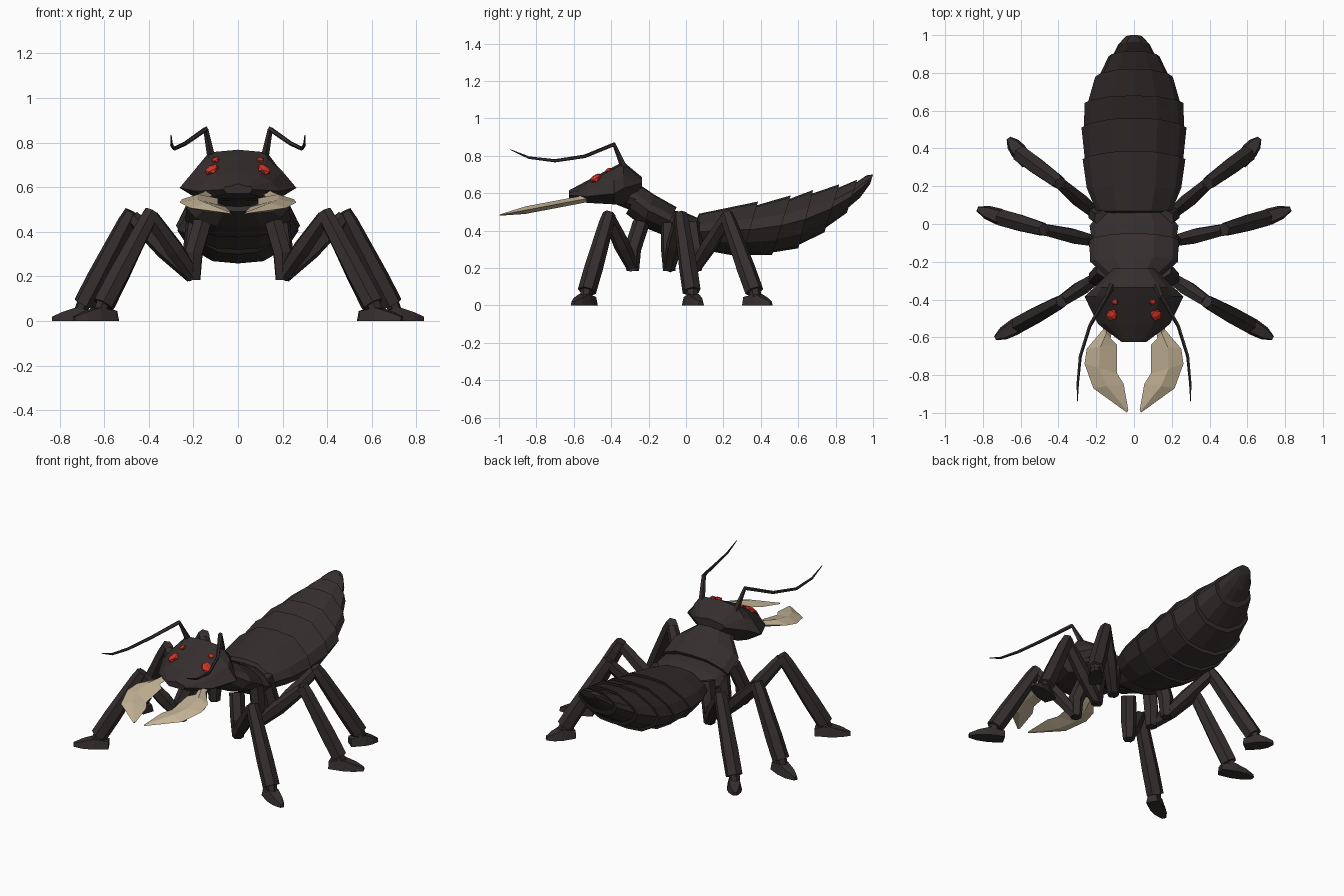
import bpy, bmesh
from mathutils import Vector, Matrix
from math import cos, sin, pi

if "Cube" in bpy.data.objects:
    bpy.data.objects.remove(bpy.data.objects["Cube"])


def material(name, rgb):
    m = bpy.data.materials.new(name)
    m.diffuse_color = (*rgb, 1)
    m.use_nodes = True
    m.node_tree.nodes["Principled BSDF"].inputs["Base Color"].default_value = m.diffuse_color
    return m


SHELL = material("dark_shell", (0.036, 0.027, 0.027))
HORN = material("pale_horn", (0.56, 0.46, 0.31))
EYE = material("red_eye", (0.62, 0.035, 0.02))


def finish(name, bm, mat):
    bmesh.ops.recalc_face_normals(bm, faces=bm.faces)
    me = bpy.data.meshes.new(name)
    bm.to_mesh(me)
    bm.free()
    me.materials.append(mat)
    ob = bpy.data.objects.new(name, me)
    bpy.context.collection.objects.link(ob)
    return ob


def loft(name, rings, mat=SHELL):
    """Skin a list of equal-length closed rings and cap both ends."""
    bm = bmesh.new()
    loops = [[bm.verts.new(p) for p in r] for r in rings]
    n = len(loops[0])
    for a, b in zip(loops, loops[1:]):
        for i in range(n):
            j = (i + 1) % n
            bm.faces.new((a[i], a[j], b[j], b[i]))
    bm.faces.new(loops[0])
    bm.faces.new(loops[-1][::-1])
    return finish(name, bm, mat)


def tube(name, pts, radii, ref, sides=6, mat=SHELL):
    """Tapered faceted limb through pts; ref fixes the roll."""
    pts = [Vector(p) for p in pts]
    rings = []
    for i, (p, r) in enumerate(zip(pts, radii)):
        t = (pts[min(i + 1, len(pts) - 1)] - pts[max(i - 1, 0)]).normalized()
        u = (ref - t * ref.dot(t)).normalized()
        v = t.cross(u)
        rings.append([p + r * (u * cos(2 * pi * (k + .5) / sides) + v * sin(2 * pi * (k + .5) / sides))
                      for k in range(sides)])
    return loft(name, rings, mat)


def mirrored(half):
    """Close a half section (top centre to bottom centre) across x = 0."""
    return half + [(-x, y, z) for x, y, z in half[-2:0:-1]]


PLATE = [(0, 1), (.45, .93), (.88, .4), (1, 0), (.82, -.5), (.42, -.93), (0, -1)]


def body_ring(yt, zt, yb, zb, hw):
    """Armoured body section between a top point and a bottom point."""
    half = []
    for u, v in PLATE:
        f = (v + 1) / 2
        half.append((u * hw, yb + (yt - yb) * f, zb + (zt - zb) * f))
    return mirrored(half)


def shrink(r, d=.013):
    yt, zt, yb, zb, hw = r
    return (yt - .015, zt - d * 1.7, yb - .01, zb + d, hw - d)


# Abdomen: overlapping plates, each flaring toward the rear
ends = [(.385, .555, .30, .258, .272), (.56, .588, .46, .268, .278), (.68, .617, .60, .305, .262),
        (.82, .647, .74, .39, .205), (.915, .672, .86, .495, .135)]
first = [(.04, .43, .03, .35, .14), (.07, .49, .07, .30, .20), (.20, .517, .18, .28, .25), ends[0]]
loft("abdomen_plate_1", [body_ring(*r) for r in first])
for i in range(1, 5):
    loft(f"abdomen_plate_{i + 1}", [body_ring(*shrink(ends[i - 1])), body_ring(*ends[i])])
loft("abdomen_tip", [body_ring(*shrink(ends[4])), body_ring(.965, .695, .93, .575, .085),
                     body_ring(1, .70, .985, .65, .045)])

# Neck and thorax
loft("neck", [body_ring(*r) for r in [(-.33, .65, -.40, .55, .10), (-.22, .62, -.30, .51, .15)]])
loft("front_thorax", [body_ring(*r) for r in [(-.24, .64, -.32, .49, .14), (-.17, .592, -.23, .42, .232),
                                              (-.05, .525, -.12, .375, .237)]])
loft("rear_thorax", [body_ring(*r) for r in [(-.08, .51, -.13, .39, .22), (0, .495, -.02, .32, .235),
                                             (.08, .46, .05, .33, .18)]])


# Head: wedge with wide cheeks
def head_ring(y, top_w, top, wide, wide_z, low_w, low):
    mid = ((top_w + wide) / 2 + .005, (top + wide_z) / 2)
    half = [(0, top), (top_w, top - .012), mid, (wide, wide_z), (low_w, low), (0, low)]
    return mirrored([(x, y, z) for x, z in half])


loft("head", [head_ring(*r) for r in [
    (-.625, .04, .615, .065, .59, .05, .572), (-.53, .10, .666, .19, .582, .13, .548),
    (-.385, .13, .742, .262, .597, .17, .54), (-.335, .13, .768, .21, .625, .13, .54),
    (-.235, .07, .685, .11, .655, .07, .625)]])

# Legs: hip point, knee, ankle, toe per pair
LEGS = {
    "front": ((.20, -.285), (.385, -.41), (.605, -.53), (.735, -.605)),
    "middle": ((.205, -.09), (.475, -.03), (.69, .03), (.83, .08)),
    "rear": ((.20, .05), (.39, .215), (.595, .365), (.665, .455)),
}
ROOTS = {"front": (.16, -.24), "middle": (.19, -.09), "rear": (.17, .03)}


def leg(tag, s):
    hip, knee, ankle, toe = [Vector((s * x, y, 0)) for x, y in LEGS[tag]]
    root = Vector((s * ROOTS[tag][0], ROOTS[tag][1], .44))
    side_name = f"{tag}_{'right' if s > 0 else 'left'}"
    up = Vector((0, 0, 1))
    out = (ankle - knee).normalized()
    side = out.cross(up)
    tube(side_name + "_hip", [root, hip + up * .30, hip + up * .185], [.045, .045, .034], side)
    a, b = hip + up * .20, knee + up * .465
    tube(side_name + "_thigh", [a, a.lerp(b, .45), b], [.032, .044, .034], side)
    a, b = knee + up * .49, ankle + up * .075
    tube(side_name + "_shin", [a, a.lerp(b, .12), a.lerp(b, .7), b], [.034, .041, .05, .05], side)
    tube(side_name + "_ankle", [b + up * .01, ankle + out * .02 + up * .03], [.032, .03], side)
    # Foot: flat wedge narrowing to the toe
    fwd = (toe - ankle).normalized()
    wide = fwd.cross(up)
    rings = []
    for c, w, h in [(ankle - fwd * .055, .036, .045), (ankle + fwd * .03, .044, .06),
                    (ankle.lerp(toe, .65), .036, .04), (toe, .012, .02)]:
        rings.append([c - wide * w, c + wide * w, c + wide * w * .7 + up * h, c - wide * w * .7 + up * h])
    loft(side_name + "_foot", rings)


# Jaw outline as outer and inner edge pairs
JAW = [((.165, -.49), (.10, -.51)), ((.165, -.56), (.125, -.605)), ((.25, -.66), (.09, -.64)),
       ((.262, -.74), (.09, -.79)), ((.215, -.87), (.055, -.845)), ((.038, -.998), (.03, -.985))]


def jaw(s):
    rings = []
    for i, (o, n) in enumerate(JAW):
        t = .004 if i == 5 else .02
        po, pn = [Vector((s * x, y, .482 + (y + 1) * .19)) for x, y in (o, n)]
        m = po.lerp(pn, .45)
        rings.append([po, m + Vector((0, 0, t)), pn, m - Vector((0, 0, t))])
    loft("jaw_right" if s > 0 else "jaw_left", rings, HORN)


def eye(name, loc, size):
    bm = bmesh.new()
    bmesh.ops.create_icosphere(bm, subdivisions=1, radius=1)
    tilt = Vector((.35 * (1 if loc[0] > 0 else -1), -.42, .82)).to_track_quat('Z', 'Y')
    bm.transform(Matrix.Translation(loc) @ tilt.to_matrix().to_4x4() @ Matrix.Diagonal((*size, 1)))
    finish(name, bm, EYE)


for s in (1, -1):
    label = "right" if s > 0 else "left"
    for tag in LEGS:
        leg(tag, s)
    jaw(s)
    eye(f"large_eye_{label}", (s * .117, -.482, .68), (.033, .038, .018))
    eye(f"small_eye_{label}", (s * .10, -.413, .722), (.019, .019, .013))
    # Antenna: elbowed, tapering whip
    path = [(.12, -.33, .735), (.145, -.385, .86), (.235, -.54, .797), (.285, -.70, .773),
            (.298, -.84, .79), (.30, -.94, .833)]
    tube(f"antenna_{label}", [(s * x, y, z) for x, y, z in path],
         [.019, .013, .01, .009, .007, .002], Vector((s, .3, 0)), 5)
